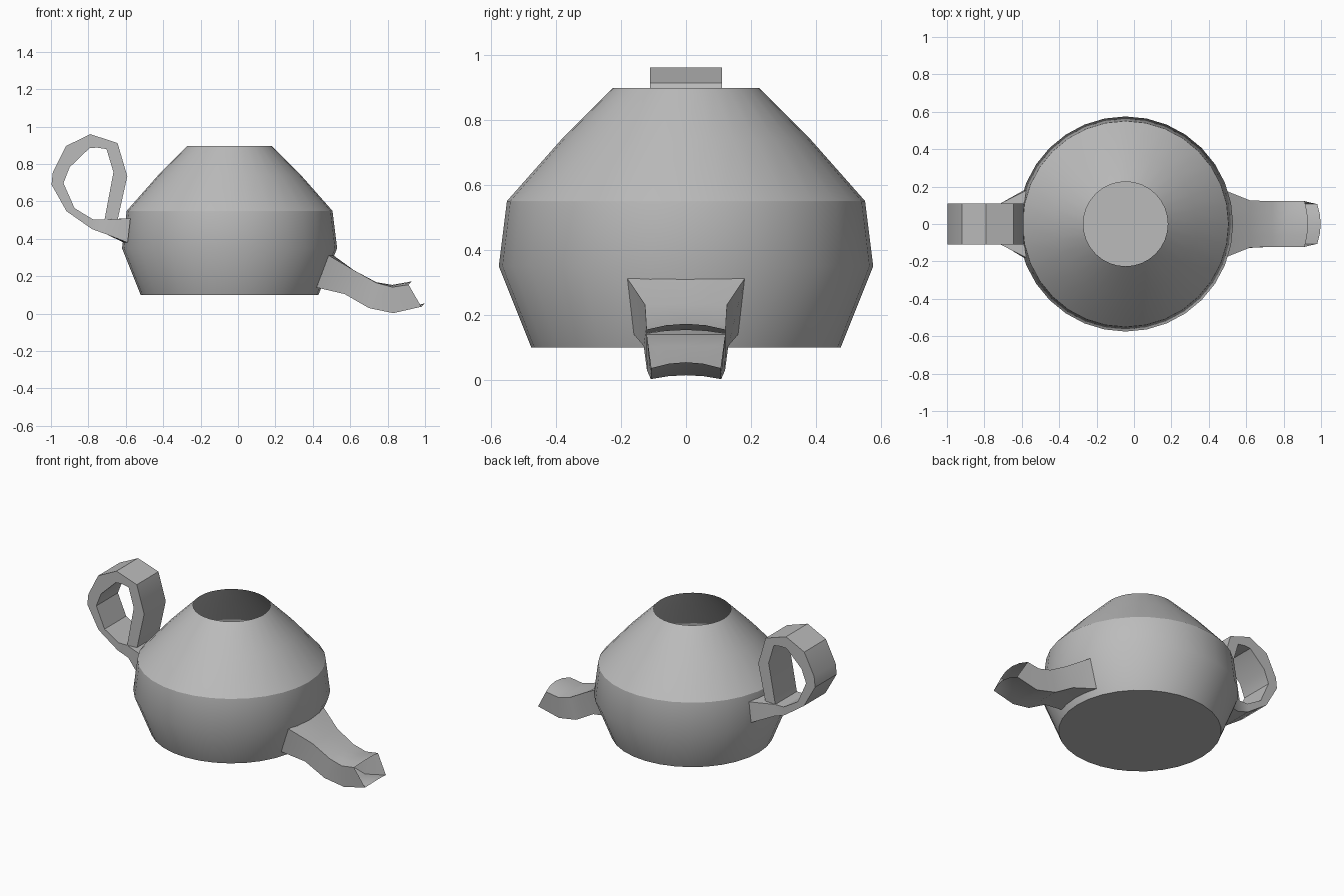
import bpy
import bmesh
from math import sin, cos, tau, radians

cube = bpy.data.objects.get("Cube")
if cube:
    bpy.data.objects.remove(cube)

clay = bpy.data.materials.new("plain grey")
clay.use_nodes = True
GREY = (0.5, 0.5, 0.5, 1)
clay.diffuse_color = GREY
clay.node_tree.nodes["Principled BSDF"].inputs["Base Color"].default_value = GREY


def finish(name, bm, flip=False):
    """Turn a bmesh into a grey object, smooth except at sharp edges."""
    bmesh.ops.recalc_face_normals(bm, faces=bm.faces)
    mesh = bpy.data.meshes.new(name)
    bm.to_mesh(mesh)
    bm.free()
    mesh.materials.append(clay)
    obj = bpy.data.objects.new(name, mesh)
    bpy.context.collection.objects.link(obj)
    bpy.ops.object.select_all(action='DESELECT')
    obj.select_set(True)
    bpy.context.view_layer.objects.active = obj
    bpy.ops.object.shade_smooth_by_angle(angle=radians(30))
    return obj


def skin(bm, rings):
    """Join successive closed rings of vertices with quads."""
    for a, b in zip(rings, rings[1:]):
        n = len(a)
        for i in range(n):
            j = (i + 1) % n
            bm.faces.new((a[i], a[j], b[j], b[i]))


def strip_tube(name, sections, columns=4):
    """Flat tube along x and z. Each section holds the edges
    (x, z, half width) of its two broad sides, and the bulge (dx, dz)
    of the middle of those sides."""
    bm = bmesh.new()
    rings = []
    steps = [2 * i / columns - 1 for i in range(columns + 1)]
    for top, bottom, (dx, dz) in sections:
        ring = []
        for (x, z, w), order in ((top, steps), (bottom, steps[::-1])):
            for t in order:
                k = 1 - t * t
                ring.append(bm.verts.new((x + dx * k, w * t, z + dz * k)))
        rings.append(ring)
    skin(bm, rings)
    return finish(name, bm)


# Pot body: turned shell, closed at the base and open at the mouth
SIDES, CENTRE = 32, -0.045
bm = bmesh.new()
rings = []
for r, z in ((0.475, 0.1), (0.575, 0.35), (0.55, 0.55), (0.382, 0.74), (0.226, 0.897)):
    rings.append([bm.verts.new((CENTRE + r * cos(tau * i / SIDES), r * sin(tau * i / SIDES), z))
                  for i in range(SIDES)])
skin(bm, rings)
bm.faces.new(rings[0])
finish("pot_body", bm)

# Spout: drooping open tube, wide at the pot
strip_tube("spout", [
    ((0.485, 0.312, 0.18), (0.42, 0.14, 0.16), (0.025, 0)),
    ((0.62, 0.232, 0.126), (0.57, 0.105, 0.13), (0, 0)),
    ((0.74, 0.165, 0.122), (0.70, 0.03, 0.12), (0, 0.003)),
    ((0.826, 0.142, 0.122), (0.83, 0.003, 0.108), (0, 0.012)),
    ((0.912, 0.155, 0.122), (0.98, 0.037, 0.106), (0.018, 0.018)),
])

# Handle: flat loop that leaves the pot and curls back to its own root
W = 0.11
loop = [
    ((-0.705, 0.425), (-0.714, 0.503)),
    ((-0.78, 0.452), (-0.773, 0.503)),
    ((-0.917, 0.548), (-0.874, 0.564)),
    ((-0.997, 0.69), (-0.933, 0.698)),
    ((-0.99, 0.757), (-0.90, 0.783)),
    ((-0.92, 0.896), (-0.794, 0.885)),
    ((-0.79, 0.96), (-0.755, 0.888)),
    ((-0.644, 0.912), (-0.703, 0.88)),
    ((-0.592, 0.735), (-0.666, 0.757)),
    ((-0.644, 0.50), (-0.714, 0.50)),
]
sections = [((-0.59, 0.38, 0.18), (-0.575, 0.51, 0.18), (-0.02, 0))]
sections += [((*outer, W), (*inner, W), (0, 0)) for outer, inner in loop]
strip_tube("handle", sections)
